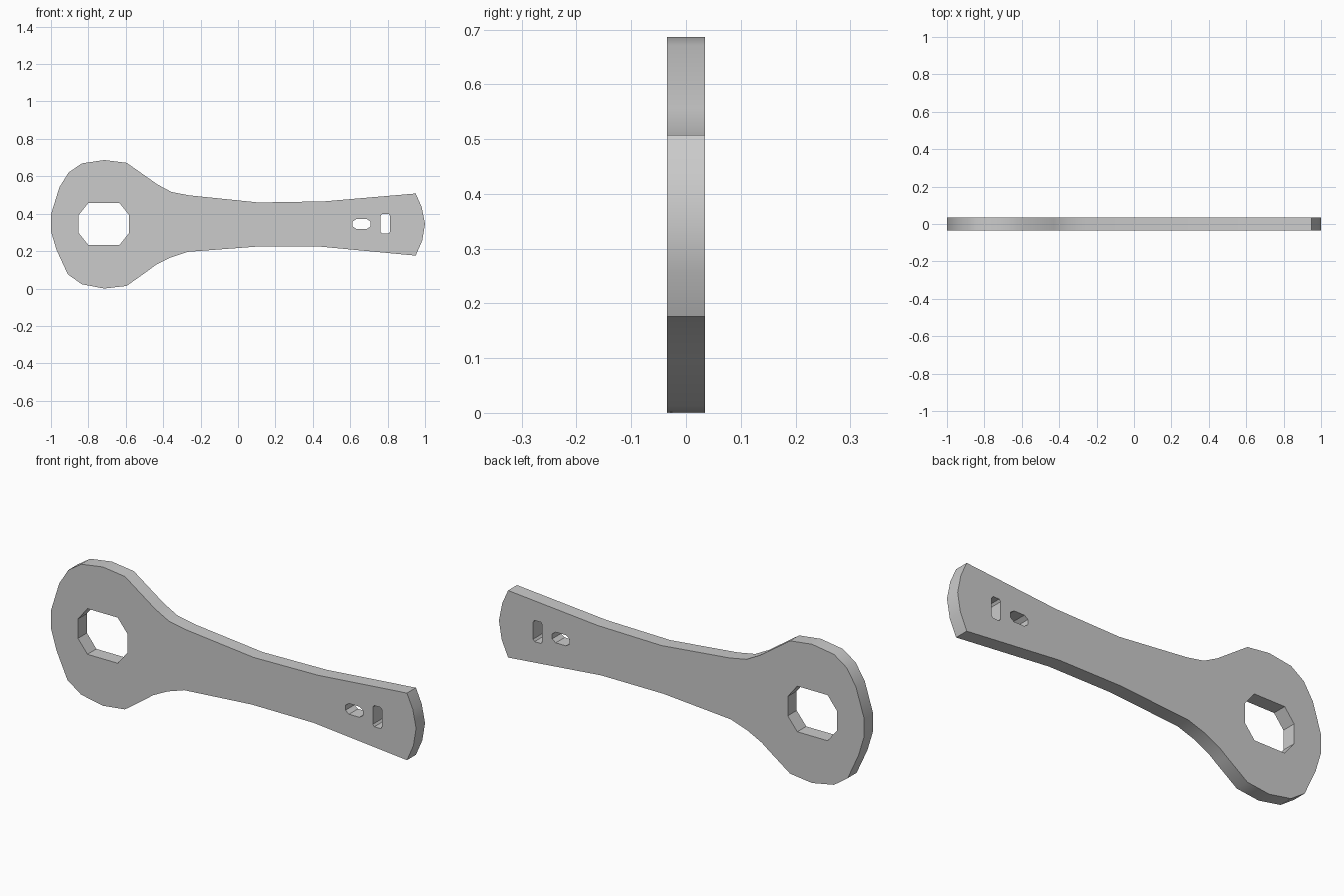
import bpy, bmesh
from mathutils import Vector

if "Cube" in bpy.data.objects:
    bpy.data.objects.remove(bpy.data.objects["Cube"])

HALF_THICK = 0.035

# Outer outline in (x, z), clockwise from the left end of the ring head
outline = [(-1, .40), (-.955, .545), (-.905, .625), (-.835, .673), (-.715, .691),
           (-.595, .676), (-.43, .56), (-.355, .52), (-.26, .502), (.11, .464),
           (.46, .47), (.95, .512), (.982, .44), (1, .35), (.985, .26), (.95, .18),
           (.44, .228), (.10, .228), (-.27, .2), (-.36, .17), (-.44, .13),
           (-.48, .10), (-.595, .018), (-.715, .004), (-.835, .027), (-.91, .08),
           (-.97, .21), (-1, .31)]


def chamfered(cx, cz, w, h, a, b):
    """Rectangle w x h with corners cut by a (x) and b (z)."""
    pts = [(w/2 - a, h/2), (w/2, h/2 - b), (w/2, b - h/2), (w/2 - a, -h/2),
           (a - w/2, -h/2), (-w/2, b - h/2), (-w/2, h/2 - b), (a - w/2, h/2)]
    return [(cx + x, cz + z) for x, z in pts]


# Socket opening and the two handle slots
holes = [chamfered(-.717, .349, .27, .226, .052, .065),
         chamfered(.661, .349, .096, .053, .02, .014),
         chamfered(.788, .35, .05, .105, .008, .01)]

# Fill the flat profile with its openings, then extrude it through the thickness
bm = bmesh.new()
for loop in [outline] + holes:
    verts = [bm.verts.new((x, -HALF_THICK, z)) for x, z in loop]
    for a, b in zip(verts, verts[1:] + verts[:1]):
        bm.edges.new((a, b))
bmesh.ops.triangle_fill(bm, use_beauty=True, use_dissolve=False,
                        edges=bm.edges[:], normal=Vector((0, -1, 0)))
ret = bmesh.ops.extrude_face_region(bm, geom=bm.faces[:], use_keep_orig=True)
bmesh.ops.translate(bm, vec=(0, 2 * HALF_THICK, 0),
                    verts=[g for g in ret["geom"] if isinstance(g, bmesh.types.BMVert)])
low = min(v.co.z for v in bm.verts)
bmesh.ops.translate(bm, vec=(0, 0, -low), verts=bm.verts[:])
bmesh.ops.recalc_face_normals(bm, faces=bm.faces[:])

mesh = bpy.data.meshes.new("ring_wrench")
bm.to_mesh(mesh)
bm.free()
wrench = bpy.data.objects.new("ring_wrench", mesh)
bpy.context.collection.objects.link(wrench)

# Soft rim with crisp face edges
bpy.context.view_layer.objects.active = wrench
wrench.select_set(True)
bpy.ops.object.shade_smooth_by_angle(angle=0.52)
